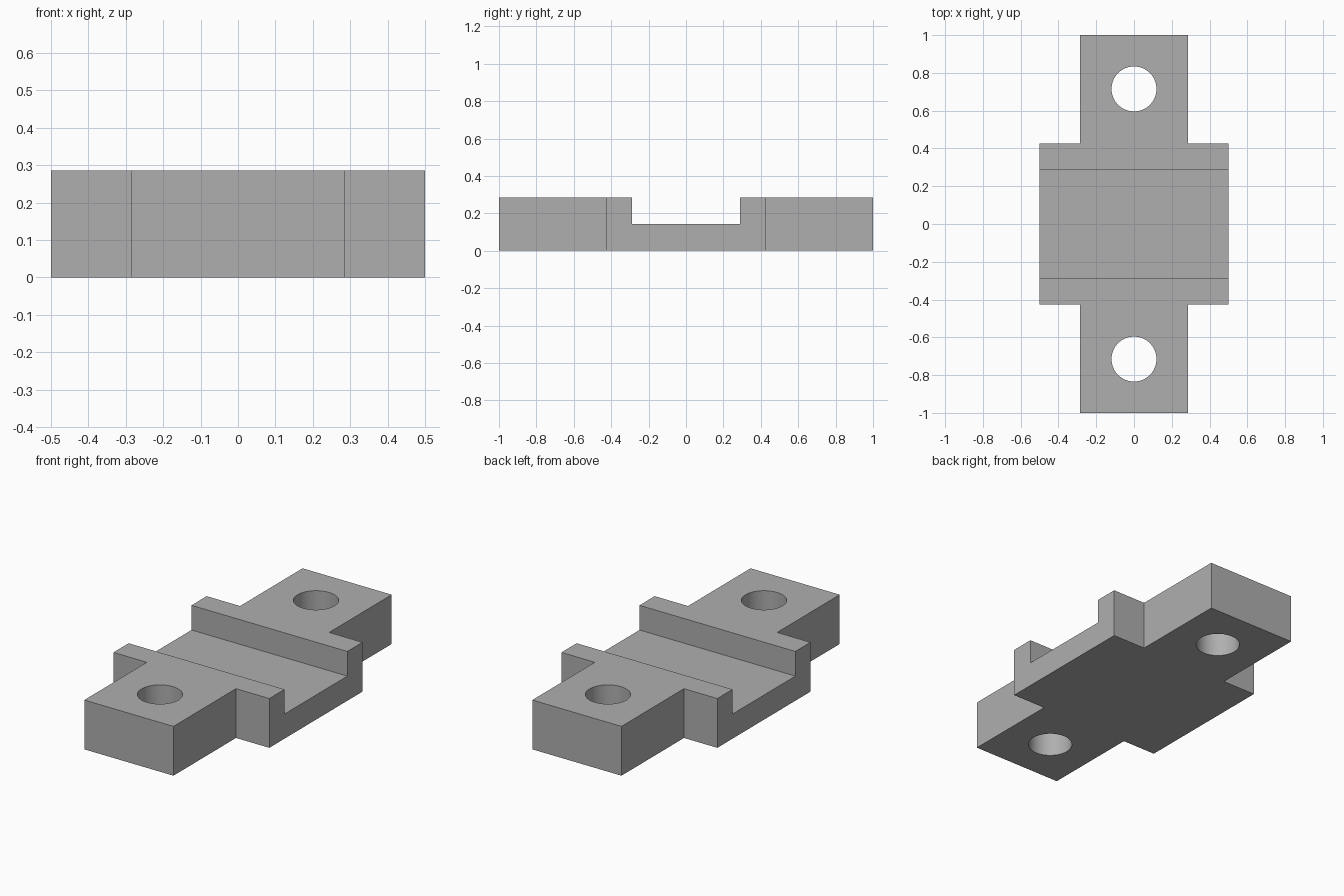
import bpy
import bmesh

cube = bpy.data.objects.get("Cube")
if cube:
    bpy.data.objects.remove(cube, do_unlink=True)

HEIGHT = 0.286
SLOT_FLOOR = 0.143
SLOT_HALF = 0.288
HOLE_Y = 0.715
HOLE_RADIUS = 0.119

grey = bpy.data.materials.new("plain grey")
grey.use_nodes = True
colour = (0.43, 0.43, 0.43, 1)
grey.diffuse_color = colour
grey.node_tree.nodes["Principled BSDF"].inputs["Base Color"].default_value = colour


def extrude_outline(name, outline, height):
    """Prism from a plan outline standing on the ground."""
    bm = bmesh.new()
    face = bm.faces.new([bm.verts.new((x, y, 0)) for x, y in outline])
    top = bmesh.ops.extrude_face_region(bm, geom=[face])["geom"]
    verts = [v for v in top if isinstance(v, bmesh.types.BMVert)]
    bmesh.ops.translate(bm, verts=verts, vec=(0, 0, height))
    bmesh.ops.recalc_face_normals(bm, faces=bm.faces)
    mesh = bpy.data.meshes.new(name)
    bm.to_mesh(mesh)
    bm.free()
    obj = bpy.data.objects.new(name, mesh)
    bpy.context.collection.objects.link(obj)
    mesh.materials.append(grey)
    return obj


def cut(target, cutter):
    """Subtract the cutter, then discard it."""
    cutter.hide_render = True
    bpy.context.view_layer.objects.active = target
    mod = target.modifiers.new("cut", "BOOLEAN")
    mod.operation = "DIFFERENCE"
    mod.solver = "EXACT"
    mod.object = cutter
    bpy.ops.object.modifier_apply(modifier=mod.name)
    bpy.data.objects.remove(cutter, do_unlink=True)


# Cross-shaped plate: one quarter outline turned into the full plan
quarter = [(0.5, 0.427), (0.286, 0.427), (0.286, 1.0)]
right_half = [(x, -y) for x, y in reversed(quarter)] + quarter
outline = right_half + [(-x, y) for x, y in reversed(right_half)]
plate = extrude_outline("mounting_plate", outline, HEIGHT)

# Channel across the middle
bpy.ops.mesh.primitive_cube_add(size=1, location=(0, 0, SLOT_FLOOR + 0.5))
slot = bpy.context.object
slot.name = "channel_cutter"
slot.scale = (2, 2 * SLOT_HALF, 1)
slot.data.materials.append(grey)
cut(plate, slot)

# Bolt holes through both tabs
for side in (-1, 1):
    bpy.ops.mesh.primitive_cylinder_add(
        vertices=64, radius=HOLE_RADIUS, depth=1,
        location=(0, side * HOLE_Y, HEIGHT / 2))
    hole = bpy.context.object
    hole.name = "hole_cutter"
    hole.data.materials.append(grey)
    cut(plate, hole)

# Smooth hole walls, sharp corners
bpy.ops.object.select_all(action="DESELECT")
plate.select_set(True)
bpy.context.view_layer.objects.active = plate
bpy.ops.object.shade_smooth_by_angle(angle=0.5)
